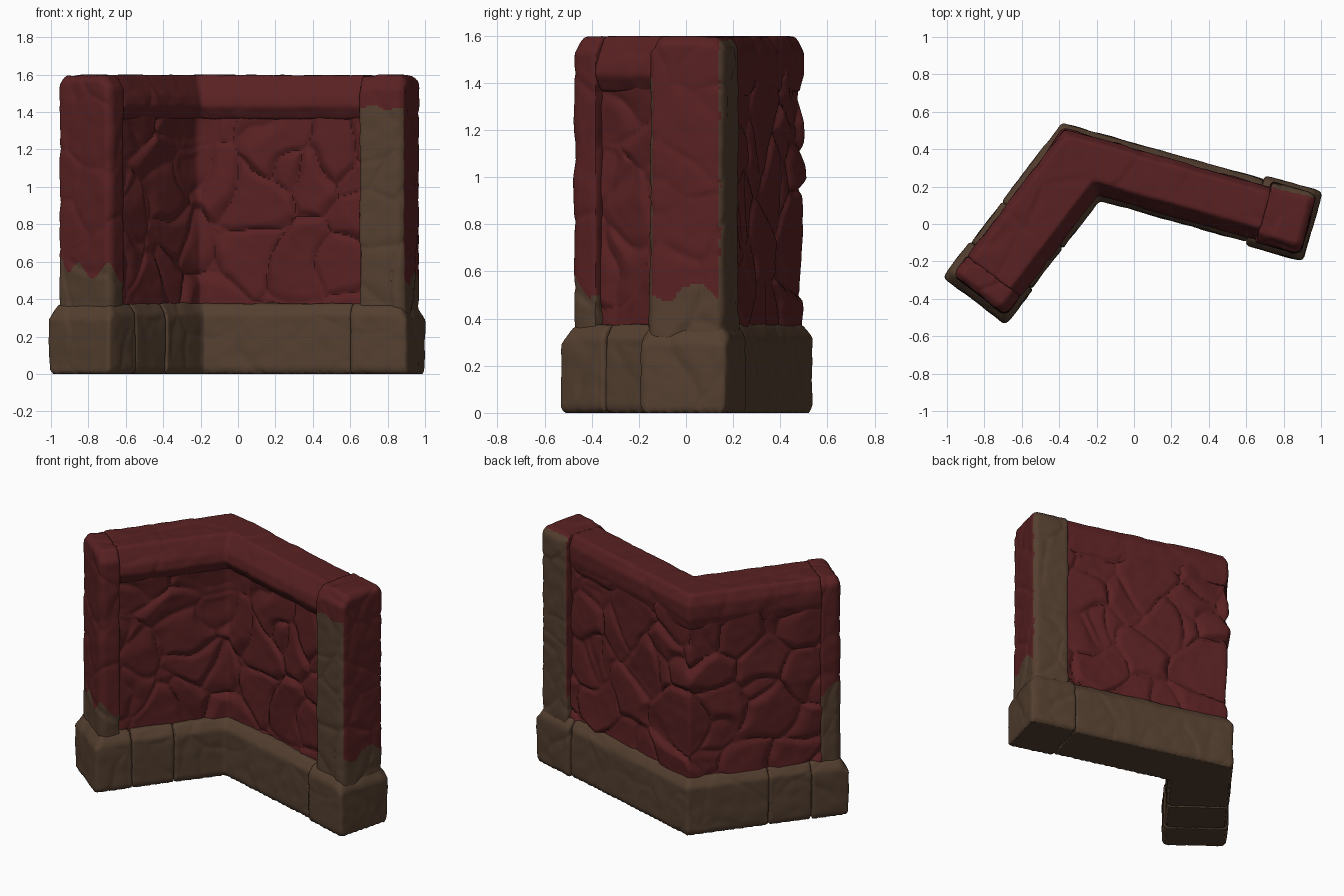
import bpy, bmesh, math
from mathutils import Vector, noise

if "Cube" in bpy.data.objects:
    bpy.data.objects.remove(bpy.data.objects["Cube"])

# ---------- colours ----------
def make_mat(name, rgb):
    m = bpy.data.materials.new(name)
    m.diffuse_color = (*rgb, 1)
    m.use_nodes = True
    m.node_tree.nodes["Principled BSDF"].inputs["Base Color"].default_value = m.diffuse_color
    return m
RED = make_mat("dark red stone", (0.100, 0.0150, 0.0160))
BROWN = make_mat("brown stone", (0.088, 0.050, 0.029))

# ---------- plan of the bent wall: outer corner, arm directions, inward normals ----------
O = Vector((-0.385, 0.542))
U = [Vector((-0.606, -0.795)).normalized(), Vector((0.963, -0.27)).normalized()]
N = [Vector((-U[0].y, U[0].x)), Vector((U[1].y, -U[1].x))]
T = [0.412, 0.348]                   # arm thicknesses
LEFT, RIGHT, CORNER = 0, 1, 2

def plan_point(arm, s, side, inset):
    t = [inset if side == 0 else w - inset for w in T]
    if arm == CORNER:                # mitre of both offset lines
        det = N[0].x * N[1].y - N[0].y * N[1].x
        return O + Vector(((t[0] * N[1].y - N[0].y * t[1]) / det,
                           (N[0].x * t[1] - t[0] * N[1].x) / det))
    return O + U[arm] * s + N[arm] * t[arm]

# ---------- stone surface: tilted flat cells split by cracks ----------
def stone_offset(p, scale, crack, tilt):
    q = p * scale + 0.4 * noise.noise_vector(p * 3)
    d, c = noise.voronoi(q)
    gap = min(1.0, (d[1] - d[0]) / 0.25)
    lean = noise.noise_vector(c[0] * 5.3 + Vector((0.37, 0.71, 0.13)))
    return -crack * (1 - gap) ** 2 + gap * tilt * lean.dot(q - c[0]) + 0.003 * noise.noise(p * 14)

def stone(name, profile, stations, colour, bevel=0.008, voxel=0.012,
          scale=3.0, crack=0.004, tilt=0.010):
    """Sweep profile [(side, inset, z)] through stations [(arm, s, extra inset, z max)]."""
    bm = bmesh.new()
    rings = []
    for arm, s, extra, zmax in stations:
        ring = []
        for side, inset, z in profile:
            xy = plan_point(arm, s, side, inset + extra)
            ring.append(bm.verts.new((xy.x, xy.y, min(z, zmax))))
        rings.append(ring)
    n = len(profile)
    for a, b in zip(rings, rings[1:]):
        for i in range(n):
            bm.faces.new((a[i], a[(i + 1) % n], b[(i + 1) % n], b[i]))
    bm.faces.new(rings[0])
    bm.faces.new(rings[-1][::-1])
    bmesh.ops.remove_doubles(bm, verts=bm.verts, dist=0.0005)
    bmesh.ops.recalc_face_normals(bm, faces=bm.faces)
    sharp = [e for e in bm.edges if len(e.link_faces) == 2 and e.calc_face_angle(0) > 0.5]
    bmesh.ops.bevel(bm, geom=sharp, offset=bevel, segments=1, affect='EDGES', clamp_overlap=True)
    bmesh.ops.recalc_face_normals(bm, faces=bm.faces)
    src = bpy.data.meshes.new(name)
    bm.to_mesh(src)
    bm.free()
    ob = bpy.data.objects.new(name, src)
    bpy.context.collection.objects.link(ob)
    # even mesh for sculpting
    mod = ob.modifiers.new("even", 'REMESH')
    mod.mode = 'VOXEL'
    mod.voxel_size = voxel
    dg = bpy.context.evaluated_depsgraph_get()
    me = bpy.data.meshes.new_from_object(ob.evaluated_get(dg))
    ob.modifiers.clear()
    ob.data = me
    me.name = name
    # carve the stone surface, keeping the underside flat
    moves = []
    for v in me.vertices:
        p, nrm = v.co.copy(), v.normal.copy()
        moves.append(p + nrm * stone_offset(p, scale, crack, tilt))
    for v, p in zip(me.vertices, moves):
        v.co = (p.x, p.y, 0.0 if v.co.z < 0.006 else min(1.6, p.z))
    me.materials.clear()
    me.materials.append(RED)
    me.materials.append(BROWN)
    for f in me.polygons:
        f.material_index = colour(f.center, f.normal)
    me.shade_smooth()
    me.set_sharp_from_angle(angle=math.radians(40))
    return ob

# ---------- colour rules (0 red, 1 brown) ----------
def all_red(c, n):
    return 0

def all_brown(c, n):
    return 1

def ragged(c):                       # uneven paint edge
    return 0.14 * noise.noise(Vector((c.x * 9, c.y * 9, c.z * 2)))

def left_pillar_rule(c, n):
    back = n.xy.dot(N[0]) < -0.6
    return int(c.z < (0.80 if back else 0.55) + ragged(c))

def right_pillar_rule(c, n):
    side = n.xy.dot(N[1])
    if c.z < 0.50 + ragged(c):
        return 1
    if side > 0.6:
        return int(c.z < 1.41 + 0.4 * ragged(c))
    return int(side < -0.6 and c.z < 1.58)

# ---------- footing blocks ----------
foot = [(0, 0.012, 0), (0, 0, 0.03), (0, 0, 0.32), (0, 0.04, 0.378),
        (1, 0.04, 0.378), (1, 0, 0.32), (1, 0, 0.03), (1, 0.012, 0)]

def foot_end(arm, s0, s1, extra):
    return [(arm, s0, extra, 1), (arm, s1 - 0.05, extra, 1), (arm, s1, extra + 0.005, 0.30)]

stone("footing_corner", foot, [(LEFT, 0.532, 0, 1), (CORNER, 0, 0, 1), (RIGHT, 1.125, 0, 1)], all_brown)
stone("footing_left_middle", foot, [(LEFT, 0.53, 0.002, 1), (LEFT, 0.805, 0.002, 1)], all_brown)
stone("footing_left_end", foot, foot_end(LEFT, 0.80, 1.043, -0.006), all_brown, bevel=0.012)
stone("footing_right_end", foot, foot_end(RIGHT, 1.12, 1.440, -0.020), all_brown, bevel=0.012)

# ---------- cobbled wall between the pillars ----------
body = [(0, 0.040, 0.30), (0, 0.040, 1.50), (1, 0.060, 1.50), (1, 0.060, 0.30)]
stone("cobbled_wall", body, [(LEFT, 0.90, 0, 2), (CORNER, 0, 0, 2), (RIGHT, 1.20, 0, 2)],
      all_red, voxel=0.011, scale=3.4, crack=0.020, tilt=0.055)

# ---------- coping along the top ----------
cap = [(0, 0.048, 1.36), (0, 0.030, 1.44), (0, 0.030, 1.53), (0, 0.06, 1.598),
       (1, 0.09, 1.598), (1, 0.030, 1.49), (1, 0.020, 1.43), (1, 0.065, 1.36)]
stone("coping", cap, [(LEFT, 0.88, 0, 2), (CORNER, 0, 0, 2), (RIGHT, 1.18, 0, 2)], all_red)

# ---------- end pillars ----------
def pillar(name, arm, s0, s1, outer, inner, rule):
    prof = [(0, outer, 0.30), (0, outer, 1.55), (0, outer + 0.035, 1.598),
            (1, inner + 0.05, 1.598), (1, inner, 1.53), (1, inner, 0.30)]
    stone(name, prof, [(arm, s0, 0, 2), (arm, s1 - 0.03, 0, 2), (arm, s1, 0.02, 1.57)],
          rule, voxel=0.012, scale=3.5, crack=0.006, tilt=0.012)

pillar("left_pillar", LEFT, 0.87, 1.003, 0.028, 0.026, left_pillar_rule)
pillar("right_pillar", RIGHT, 1.165, 1.415, 0.0, 0.012, right_pillar_rule)
